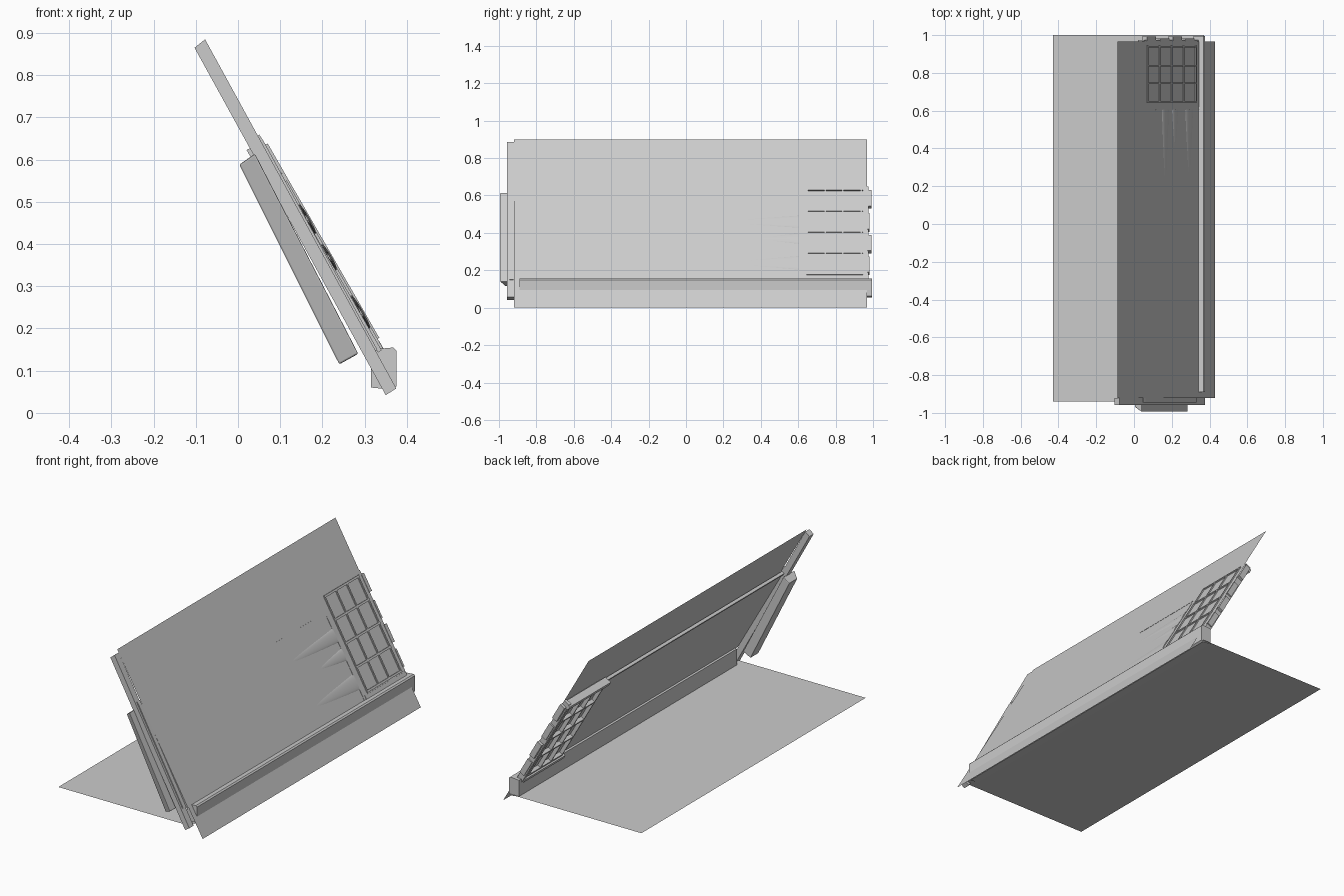
import bpy, bmesh, math
from mathutils import Vector

if "Cube" in bpy.data.objects:
    bpy.data.objects.remove(bpy.data.objects["Cube"])

TOP = Vector((-0.087, 0.9))                 # upper edge of the slanted sheet (x, z)
U = Vector((0.517, -0.9)).normalized()      # down the slope
N = Vector((-U.y, U.x))                     # outward from the slope


def add(name, bm):
    bmesh.ops.recalc_face_normals(bm, faces=bm.faces)
    me = bpy.data.meshes.new(name)
    bm.to_mesh(me)
    bm.free()
    ob = bpy.data.objects.new(name, me)
    bpy.context.collection.objects.link(ob)
    return ob


def prism(name, pts, y0, y1, bevel=0.0):
    """Extrude an (x, z) profile along y."""
    bm = bmesh.new()
    a = [bm.verts.new((x, y0, z)) for x, z in pts]
    b = [bm.verts.new((x, y1, z)) for x, z in pts]
    n = len(pts)
    bm.faces.new(a)
    bm.faces.new(b)
    for i in range(n):
        bm.faces.new((a[i], a[(i + 1) % n], b[(i + 1) % n], b[i]))
    ob = add(name, bm)
    if bevel:
        m = ob.modifiers.new("bevel", 'BEVEL')
        m.width = bevel
        m.segments = 2
    return ob


def slope_box(name, z0, z1, n0, n1, y0, y1):
    """Box aligned to the slope; z0/z1 are heights along the sheet, n its depth."""
    ua, ub = (0.9 - z0) / -U.y, (0.9 - z1) / -U.y
    pts = [TOP + U * u + N * n for u, n in ((ua, n0), (ub, n0), (ub, n1), (ua, n1))]
    return prism(name, pts, y0, y1)


def sheet(name, p, q, y0, y1):
    bm = bmesh.new()
    bm.faces.new([bm.verts.new(c) for c in (
        (p[0], y0, p[1]), (q[0], y0, q[1]), (q[0], y1, q[1]), (p[0], y1, p[1]))])
    return add(name, bm)


# Large thin sheets
sheet("ground_sheet", (-0.43, 0.062), (0.37, 0.062), -0.94, 1.0)
sheet("slanted_sheet", (0.43, 0), (-0.087, 0.9), -0.92, 0.967)

# Ledge along the foot of the slope
prism("foot_ledge", [(0.315, 0.06), (0.365, 0.055), (0.375, 0.062),
                     (0.375, 0.148), (0.368, 0.155), (0.315, 0.15)], -0.89, 0.995)

# Front end: long rail, second rail and side box with a slanted outer face
prism("front_rail", [(-0.103, 0.865), (-0.078, 0.885),
                     (0.375, 0.058), (0.35, 0.042)], -0.957, -0.92)
prism("front_inner_rail", [(0.035, 0.64), (0.05, 0.66), (0.06, 0.645),
                           (0.33, 0.15), (0.315, 0.14)], -0.945, -0.921)
box = prism("side_box", [(0.003, 0.588), (0.04, 0.614), (0.285, 0.14), (0.24, 0.115)],
            -0.995, -0.90, 0.004)
for i in (0, 3):
    box.data.vertices[i].co.y = -0.968

# Panel under the slanted sheet
slope_box("under_panel", 0.15, 0.63, -0.014, -0.004, -0.92, 0.62)
slope_box("panel_top_lip", 0.622, 0.632, -0.02, -0.004, -0.92, 0.66)
slope_box("panel_seam", 0.15, 0.55, -0.01, 0.0015, 0.603, 0.607)

# Lattice at the far end, poking through the sheet
for z in (0.18, 0.295, 0.408, 0.52, 0.63):
    slope_box("lattice_cross_bar", z - 0.005, z + 0.005, -0.036, 0.006, 0.645, 0.945)
for y in (0.648, 0.745, 0.838, 0.938):
    slope_box("lattice_upright", 0.175, 0.635, -0.036, 0.006, y - 0.004, y + 0.004)
slope_box("lattice_sill", 0.15, 0.17, -0.042, 0.002, 0.62, 0.965)
slope_box("lattice_head", 0.625, 0.645, -0.045, -0.006, 0.62, 0.975)
slope_box("lattice_backing", 0.16, 0.635, -0.016, -0.004, 0.62, 0.965)

# End strip and its stepped pads
slope_box("end_strip", 0.14, 0.65, -0.036, -0.002, 0.955, 0.975)
for i, z in enumerate((0.19, 0.305, 0.42, 0.545)):
    slope_box("end_pad", z, z + 0.085, -0.03, 0.0, 0.97, 0.982 + 0.01 * (i % 2))

# Soft ripples fading along the sheet
for z, y_end, w in ((0.46, 0.22, 0.04), (0.37, 0.4, 0.035), (0.24, 0.25, 0.045)):
    bm = bmesh.new()
    bmesh.ops.create_cone(bm, segments=24, radius1=1, radius2=0.3, depth=1, cap_ends=True)
    c = TOP + U * ((0.9 - z) / -U.y)
    for v in bm.verts:
        p = c + U * (v.co.x * w) + N * (v.co.y * 0.006 - 0.002)
        v.co = (p.x, 0.605 + (y_end - 0.605) * (v.co.z + 0.5), p.y)
    ob = add("ripple", bm)
    for f in ob.data.polygons:
        f.use_smooth = len(f.vertices) == 4
slope_box("long_groove", 0.567, 0.569, -0.004, 0.001, 0.17, 0.6)
